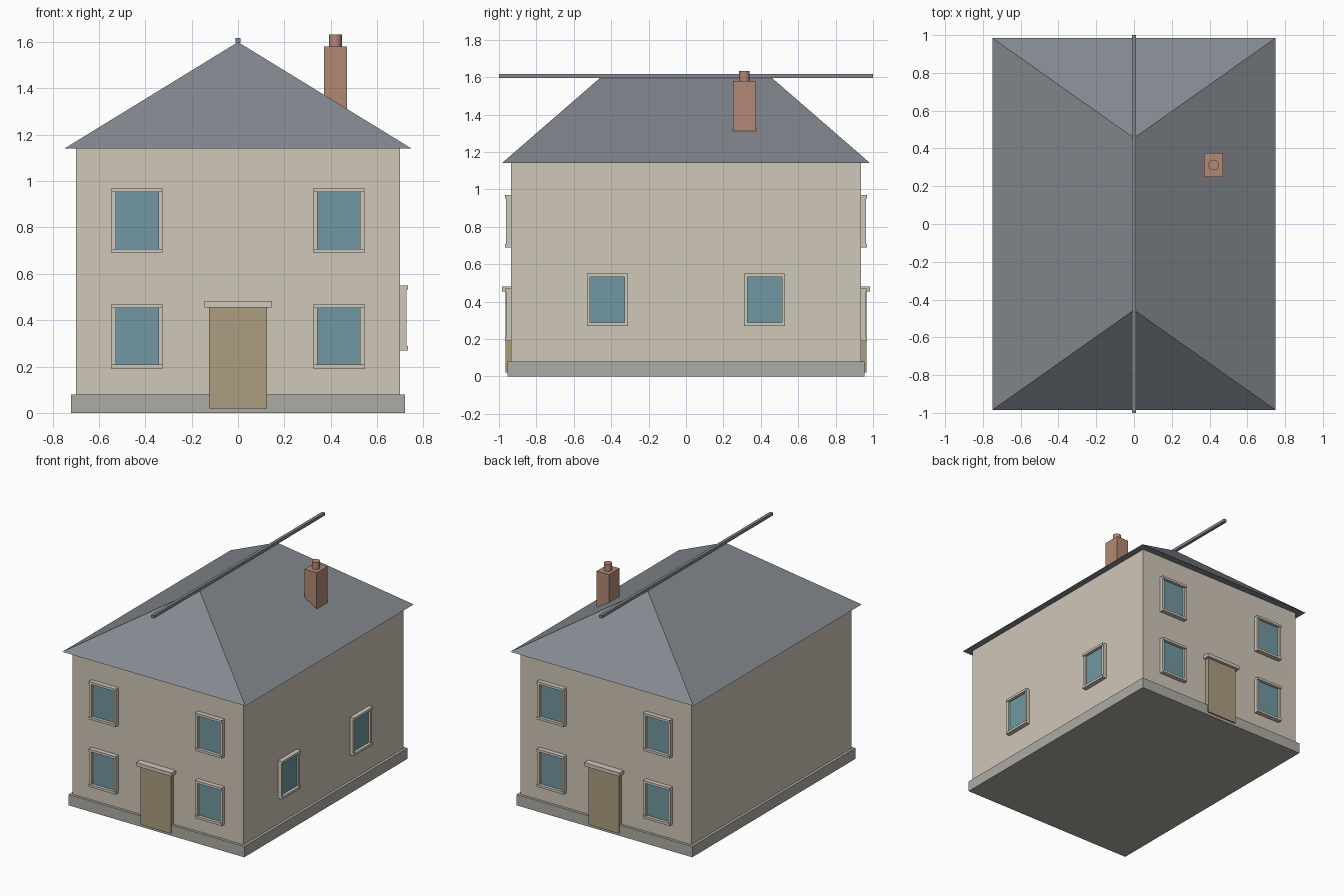
import bpy, bmesh
from mathutils import Matrix
from math import pi

if "Cube" in bpy.data.objects:
    bpy.data.objects.remove(bpy.data.objects["Cube"])


def mat(name, rgb):
    m = bpy.data.materials.new(name)
    m.diffuse_color = (*rgb, 1)
    m.use_nodes = True
    m.node_tree.nodes["Principled BSDF"].inputs["Base Color"].default_value = m.diffuse_color
    return m


WALL = mat("cream_render", (0.63, 0.57, 0.48))
STONE = mat("stone", (0.42, 0.41, 0.37))
TRIM = mat("trim", (0.62, 0.58, 0.50))
GLASS = mat("glass", (0.17, 0.31, 0.36))
DOOR = mat("door_wood", (0.42, 0.34, 0.22))
SLATE = mat("slate", (0.23, 0.25, 0.28))
BRICK = mat("brick", (0.45, 0.25, 0.18))


def finish(name, bm, material, xf=Matrix()):
    bm.transform(xf)
    bmesh.ops.recalc_face_normals(bm, faces=bm.faces)
    me = bpy.data.meshes.new(name)
    bm.to_mesh(me)
    bm.free()
    me.materials.append(material)
    ob = bpy.data.objects.new(name, me)
    bpy.context.collection.objects.link(ob)
    return ob


def box(name, x, y, z, material, xf=Matrix()):
    bm = bmesh.new()
    size = Matrix.Diagonal((x[1] - x[0], y[1] - y[0], z[1] - z[0], 1))
    mid = Matrix.Translation([(a + b) / 2 for a, b in (x, y, z)])
    bmesh.ops.create_cube(bm, size=1, matrix=mid @ size)
    return finish(name, bm, material, xf)


def window(name, cx, cz, xf):
    """Window on the local plane y = 0, facing -y."""
    w, h, t = 0.11, 0.14, 0.018
    at = xf @ Matrix.Translation((cx, 0, cz))
    box(name + "_glass", (-w + t, w - t), (-0.012, 0.01), (-h + t, h - t), GLASS, at)
    for s, label in ((-1, "left"), (1, "right")):
        box(f"{name}_{label}_jamb", sorted((s * w, s * (w - t))), (-0.027, 0.01),
            (-h + t, h - t), TRIM, at)
    for s, label in ((-1, "sill"), (1, "head")):
        box(f"{name}_{label}", (-w, w), (-0.034, 0.01), sorted((s * h, s * (h - t))), TRIM, at)


# Plinth and walls
box("plinth", (-0.72, 0.72), (-0.955, 0.955), (0, 0.08), STONE)
box("walls", (-0.70, 0.70), (-0.935, 0.935), (0.05, 1.14), WALL)

# Front and back elevations, the back being the front turned round
for name, turn in (("front", 0), ("back", pi)):
    xf = Matrix.Rotation(turn, 4, 'Z') @ Matrix.Translation((0, -0.935, 0))
    for cx, side in ((-0.435, "left"), (0.435, "right")):
        for cz, floor in ((0.33, "lower"), (0.83, "upper")):
            window(f"{name}_{floor}_{side}_window", cx, cz, xf)
    box(name + "_door", (-0.125, 0.125), (-0.03, 0.01), (0.02, 0.455), DOOR, xf)
    box(name + "_door_lintel", (-0.145, 0.145), (-0.05, 0.01), (0.455, 0.482), TRIM, xf)

# Right side windows
side = Matrix.Translation((0.70, 0, 0)) @ Matrix.Rotation(pi / 2, 4, 'Z')
for cy, name in ((-0.42, "near"), (0.42, "far")):
    window(f"side_{name}_window", cy, 0.41, side)

# Hipped roof: a box whose top is collapsed to a ridge line
bm = bmesh.new()
bmesh.ops.create_cube(bm, size=2)
for v in bm.verts:
    top = v.co.z > 0
    v.co = (0 if top else v.co.x * 0.75, v.co.y * (0.455 if top else 0.985), 1.60 if top else 1.14)
bmesh.ops.remove_doubles(bm, verts=bm.verts, dist=1e-4)
finish("hipped_roof", bm, SLATE)
box("ridge_bar", (-0.011, 0.011), (-1, 1), (1.595, 1.617), SLATE)

# Chimney stack and pot
box("chimney_stack", (0.37, 0.47), (0.25, 0.375), (1.22, 1.58), BRICK)
bm = bmesh.new()
bmesh.ops.create_cone(bm, cap_ends=True, segments=24, radius1=0.028, radius2=0.028,
                      depth=0.07, matrix=Matrix.Translation((0.42, 0.3125, 1.597)))
pot = finish("chimney_pot", bm, BRICK)
bpy.context.view_layer.objects.active = pot
pot.select_set(True)
bpy.ops.object.shade_smooth_by_angle()
